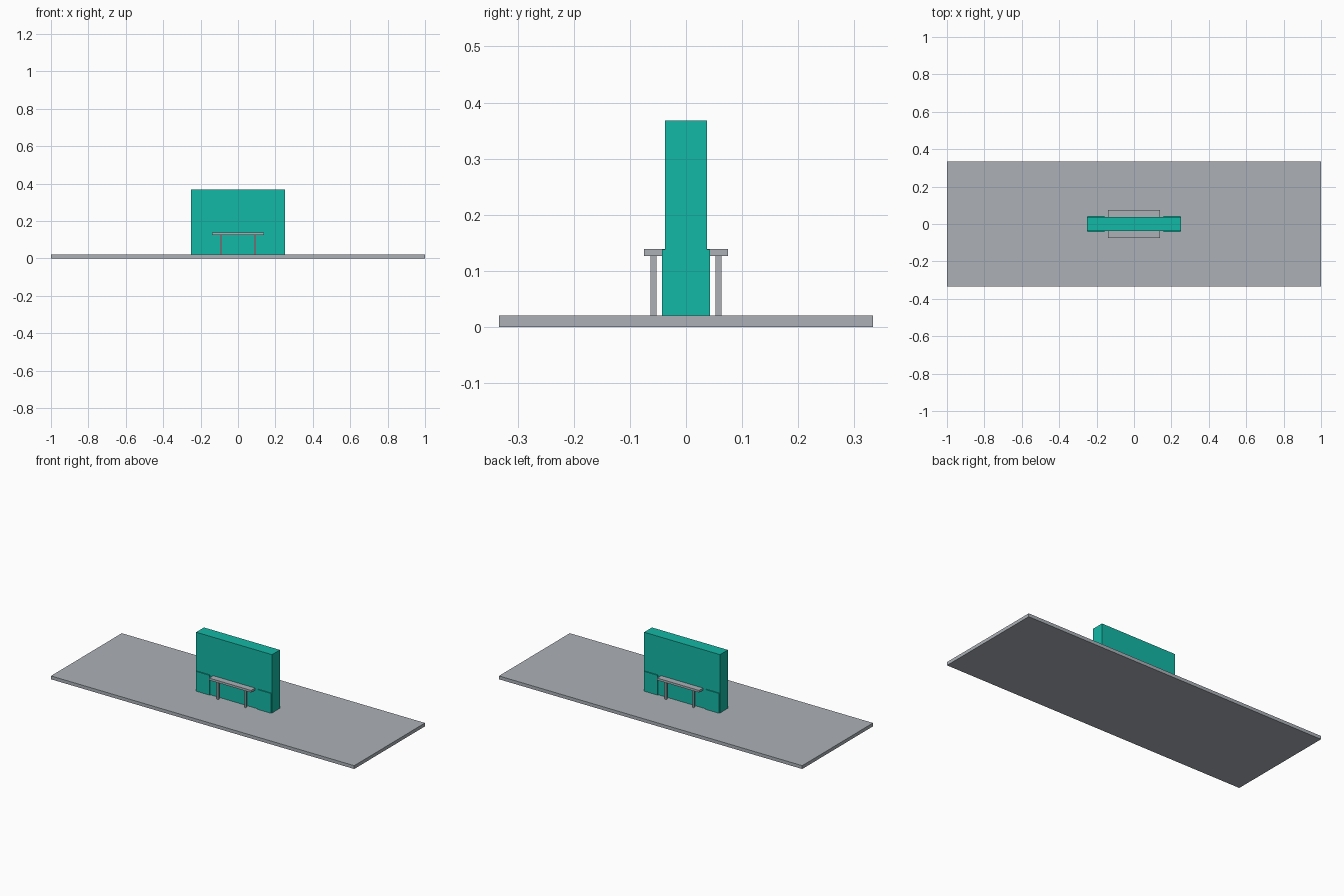
import bpy

if "Cube" in bpy.data.objects:
    bpy.data.objects.remove(bpy.data.objects["Cube"])


def material(name, rgb):
    m = bpy.data.materials.new(name)
    m.diffuse_color = (*rgb, 1.0)
    m.use_nodes = True
    m.node_tree.nodes["Principled BSDF"].inputs["Base Color"].default_value = m.diffuse_color
    return m


GREY = material("light_grey", (0.413, 0.440, 0.474))
TEAL = material("teal", (0.007, 0.479, 0.381))


def box(name, x, y, z, mat):
    """Box spanning the given (min, max) range on each axis."""
    bpy.ops.mesh.primitive_cube_add(size=1)
    o = bpy.context.object
    o.name = name
    o.location = [(a + b) / 2 for a, b in (x, y, z)]
    o.scale = [abs(b - a) for a, b in (x, y, z)]
    bpy.ops.object.transform_apply(location=True, rotation=False, scale=True)
    o.data.materials.append(mat)
    return o


FLOOR = 0.02

# Floor slab and central wall
box("floor_slab", (-1, 1), (-0.3333, 0.3333), (0, FLOOR), GREY)
box("wall", (-0.25, 0.25), (-0.037, 0.037), (FLOOR, 0.368), TEAL)

# Same fittings on the front and back of the wall
for side, sy in (("front", -1), ("back", 1)):
    box(side + "_shelf", (-0.138, 0.138), (sy * 0.037, sy * 0.0745),
        (0.126, 0.139), GREY)
    for end, sx in (("left", -1), ("right", 1)):
        # Low raised panel at the wall end
        box(f"{side}_{end}_panel", (sx * 0.158, sx * 0.248),
            (sy * 0.037, sy * 0.043), (FLOOR, 0.138), TEAL)
        # Slim shelf leg
        box(f"{side}_{end}_leg", (sx * 0.086, sx * 0.096),
            (sy * 0.0525, sy * 0.0635), (FLOOR, 0.126), GREY)
